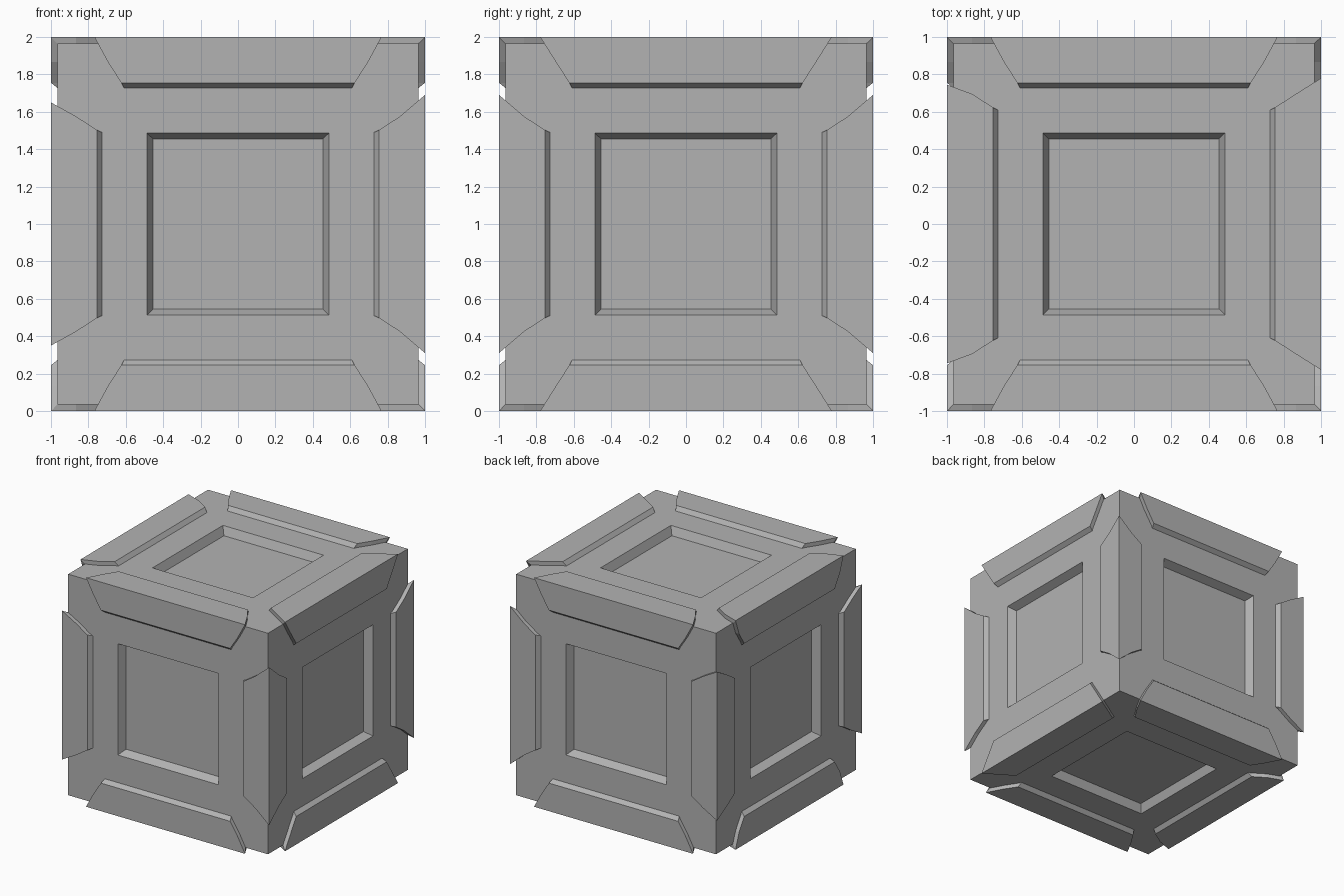
import bpy, bmesh
from mathutils import Vector

if "Cube" in bpy.data.objects:
    bpy.data.objects.remove(bpy.data.objects["Cube"])

CORE = 0.965          # half size of the inner block
RAISE = 1 - CORE      # how far the edge guards stand proud

# Mid grey paint for every part
grey = bpy.data.materials.new("mid_grey")
grey.diffuse_color = (0.45, 0.45, 0.45, 1)
grey.use_nodes = True
grey.node_tree.nodes["Principled BSDF"].inputs["Base Color"].default_value = grey.diffuse_color


def finish(name, bm):
    bmesh.ops.recalc_face_normals(bm, faces=bm.faces[:])
    me = bpy.data.meshes.new(name)
    bm.to_mesh(me)
    bm.free()
    me.materials.append(grey)
    ob = bpy.data.objects.new(name, me)
    ob.location.z = 1
    bpy.context.collection.objects.link(ob)
    return ob


# Inner block with a recessed square panel on every face
bm = bmesh.new()
bmesh.ops.create_cube(bm, size=2 * CORE)
panels = bm.faces[:]
bmesh.ops.inset_individual(bm, faces=panels, thickness=CORE - 0.486, use_even_offset=True)
bmesh.ops.inset_individual(bm, faces=panels, thickness=0.032, depth=-0.07, use_even_offset=True)
finish("crate_block", bm)


# Edge guard: L-shaped section wrapped over one edge, with pointed ends
def edge_guard(name, axis, su, sv, corner, mid, lip, foot):
    u, v = [i for i in range(3) if i != axis]
    sunk = 0.05
    # (distance from edge, depth below outer surface, half length)
    side = [(0.273, RAISE, foot), (0.245, 0, lip), (0.135, 0, mid)]
    under = [(0.135, sunk, mid), (0.245, sunk, lip)]
    peak_in = corner + (mid - corner) * RAISE / 0.135
    outer = side + [(0, 0, corner)] + [(d, t, l) for t, d, l in reversed(side)]
    inner = [(t, d, l) for t, d, l in reversed(under)] + [(RAISE, RAISE, peak_in)] + \
            [(d, t, l) for t, d, l in under]
    inner = [outer[0]] + inner + [outer[-1]]

    bm = bmesh.new()

    def vert(p, end):
        co = Vector((0, 0, 0))
        co[u], co[v], co[axis] = su * (1 - p[0]), sv * (1 - p[1]), end * p[2]
        return bm.verts.new(co)

    rows = []
    for end in (-1, 1):
        o = [vert(p, end) for p in outer]
        i = [o[0]] + [vert(p, end) for p in inner[1:-1]] + [o[-1]]
        rows.append((o, i))
    n = len(outer)
    for k in range(n - 1):
        # outer and under skins
        for layer in (0, 1):
            a, b = rows[0][layer], rows[1][layer]
            bm.faces.new((a[k], a[k + 1], b[k + 1], b[k]))
        # end walls
        for o, i in rows:
            ring = list(dict.fromkeys((o[k], o[k + 1], i[k + 1], i[k])))
            bm.faces.new(ring)
    finish(name, bm)


# Twelve guards, one per cube edge; those on the +x side are slightly longer
for a in (-1, 1):
    for b in (-1, 1):
        edge_guard("edge_guard_width", 0, a, b, 0.768, 0.695, 0.624, 0.61)
        edge_guard("edge_guard_depth", 1, a, b, 0.78 if a > 0 else 0.745, 0.695, 0.624, 0.61)
        edge_guard("edge_guard_upright", 2, a, b, 0.69 if a > 0 else 0.65, 0.575, 0.503, 0.49)
